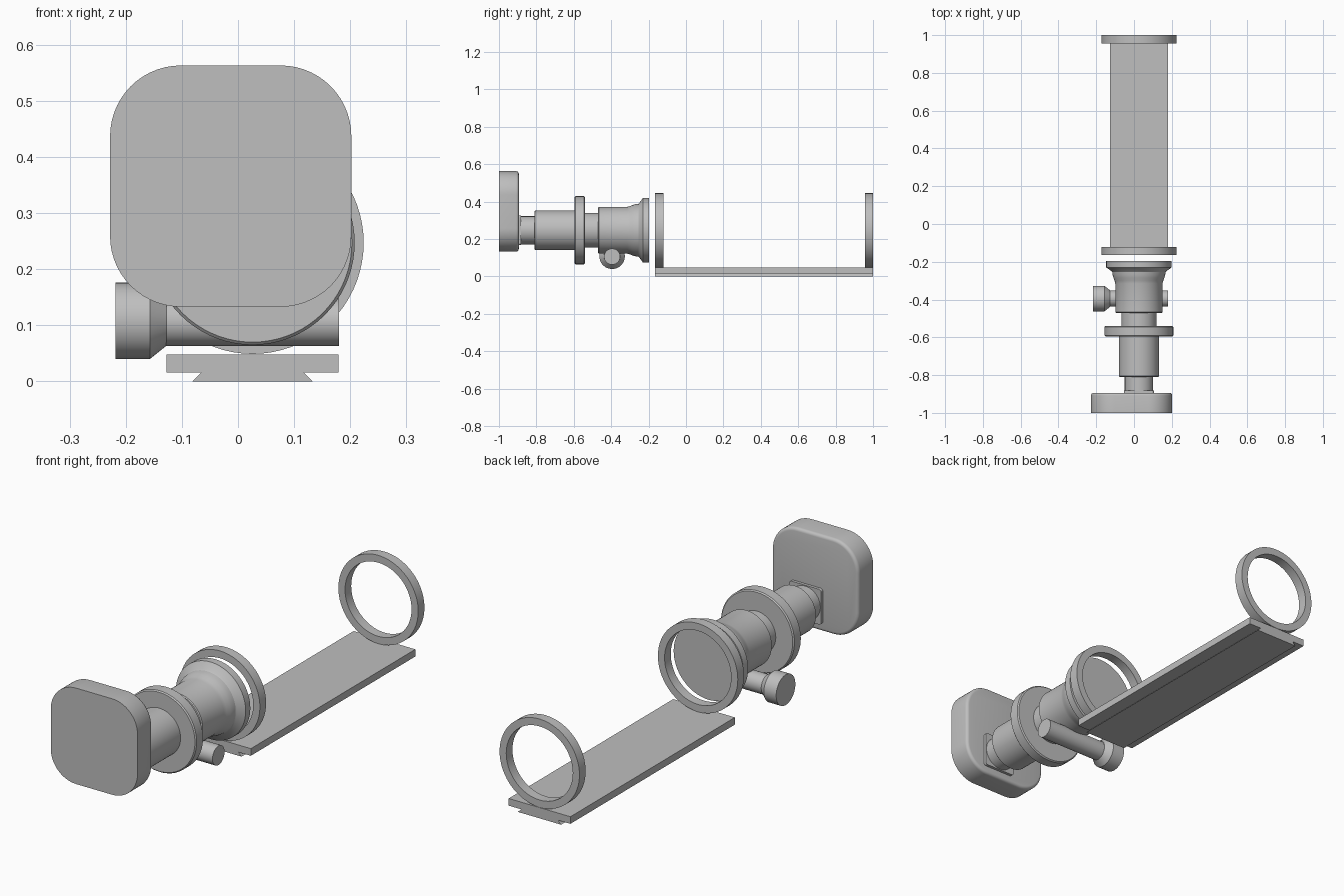
import bpy, bmesh, math
from mathutils import Matrix, Vector

if "Cube" in bpy.data.objects:
    bpy.data.objects.remove(bpy.data.objects["Cube"])

GREY = (0.52, 0.52, 0.52, 1)
metal = bpy.data.materials.new("plain grey")
metal.use_nodes = True
metal.diffuse_color = GREY
metal.node_tree.nodes["Principled BSDF"].inputs["Base Color"].default_value = GREY

AXIS_X, AXIS_Z = 0.026, 0.247     # optical axis


def finish(bm, name, smooth=True):
    bmesh.ops.recalc_face_normals(bm, faces=bm.faces)
    mesh = bpy.data.meshes.new(name)
    bm.to_mesh(mesh)
    bm.free()
    mesh.materials.append(metal)
    ob = bpy.data.objects.new(name, mesh)
    bpy.context.collection.objects.link(ob)
    if smooth:
        bpy.ops.object.select_all(action="DESELECT")
        ob.select_set(True)
        bpy.context.view_layer.objects.active = ob
        bpy.ops.object.shade_smooth_by_angle(angle=math.radians(30))
    return ob


def lathe(name, profile, centre, along="Y", closed=False, sides=72):
    """Spin (distance, radius) points about an axis; closed makes a hollow ring."""
    bm = bmesh.new()
    rings = []
    for d, r in profile:
        ring = []
        for i in range(sides):
            a = math.tau * i / sides
            u, v = r * math.cos(a), r * math.sin(a)
            p = (u, d, v) if along == "Y" else (d, u, v)
            ring.append(bm.verts.new(Vector(centre) + Vector(p)))
        rings.append(ring)
    pairs = list(zip(rings, rings[1:]))
    if closed:
        pairs.append((rings[-1], rings[0]))
    else:
        bm.faces.new(rings[0])
        bm.faces.new(rings[-1])
    for a, b in pairs:
        for i in range(sides):
            j = (i + 1) % sides
            bm.faces.new((a[i], a[j], b[j], b[i]))
    return finish(bm, name)


def rounded_block(name, centre, size, radius, fillet=0):
    """Box with corners rounded about y and an optional fillet on the back rim."""
    bm = bmesh.new()
    bmesh.ops.create_cube(bm, size=1, matrix=Matrix.Translation(centre) @ Matrix.Diagonal((*size, 1)))
    sides = [e for e in bm.edges
             if abs(e.verts[0].co.y - e.verts[1].co.y) > size[1] * 0.5]
    bmesh.ops.bevel(bm, geom=sides, offset=radius, segments=14, profile=0.5, affect="EDGES")
    if fillet:
        back = centre[1] + size[1] / 2 - 1e-4
        rim = [e for e in bm.edges if all(v.co.y > back for v in e.verts)]
        bmesh.ops.bevel(bm, geom=rim, offset=fillet, segments=4, profile=0.5, affect="EDGES")
    return finish(bm, name)


# Camera body and its square mount
rounded_block("camera_body", (-0.013, -0.947, 0.348), (0.43, 0.106, 0.43), 0.126, 0.014)
rounded_block("camera_mount", (AXIS_X, -0.888, AXIS_Z), (0.158, 0.014, 0.158), 0.012)

# Optical tube pieces
axis = (AXIS_X, 0, AXIS_Z)
lathe("camera_adapter", [(-0.89, 0.075), (-0.80, 0.075)], axis)
lathe("rear_tube", [(-0.81, 0.102), (-0.806, 0.106), (-0.59, 0.106)], axis)
lathe("filter_wheel", [(-0.595, 0.177), (-0.59, 0.182), (-0.545, 0.182), (-0.54, 0.177)], axis)
lathe("drawtube", [(-0.545, 0.093), (-0.46, 0.093)], axis)
lathe("focuser_body", [
    (-0.47, 0.121), (-0.466, 0.125), (-0.315, 0.125), (-0.30, 0.129), (-0.285, 0.135),
    (-0.27, 0.139), (-0.255, 0.141), (-0.25, 0.145), (-0.23, 0.173), (-0.197, 0.173)], axis)

# Focus shaft and knob
lathe("focus_shaft", [(-0.13, 0.043), (0.18, 0.043)], (0, -0.395, 0.106), "X", sides=48)
lathe("focus_knob", [(-0.218, 0.068), (-0.157, 0.068), (-0.127, 0.044)],
      (0, -0.395, 0.108), "X", sides=48)

# Tube rings
for name, y in (("front_tube_ring", -0.165), ("back_tube_ring", 0.956)):
    lathe(name, [(y, 0.165), (y, 0.198), (y + 0.044, 0.198), (y + 0.044, 0.165)],
          axis, closed=True)

# Mounting plate with a dovetail foot
half = [(0.107, 0), (0.091, 0.016), (0.153, 0.016), (0.153, 0.048)]
outline = half + [(-x, z) for x, z in reversed(half)]
bm = bmesh.new()
end = bm.faces.new([bm.verts.new((AXIS_X + x, -0.165, z)) for x, z in outline])
grown = bmesh.ops.extrude_face_region(bm, geom=[end], use_keep_orig=True)
moved = [g for g in grown["geom"] if isinstance(g, bmesh.types.BMVert)]
bmesh.ops.translate(bm, verts=moved, vec=(0, 1.165, 0))
finish(bm, "dovetail_plate", smooth=False)
